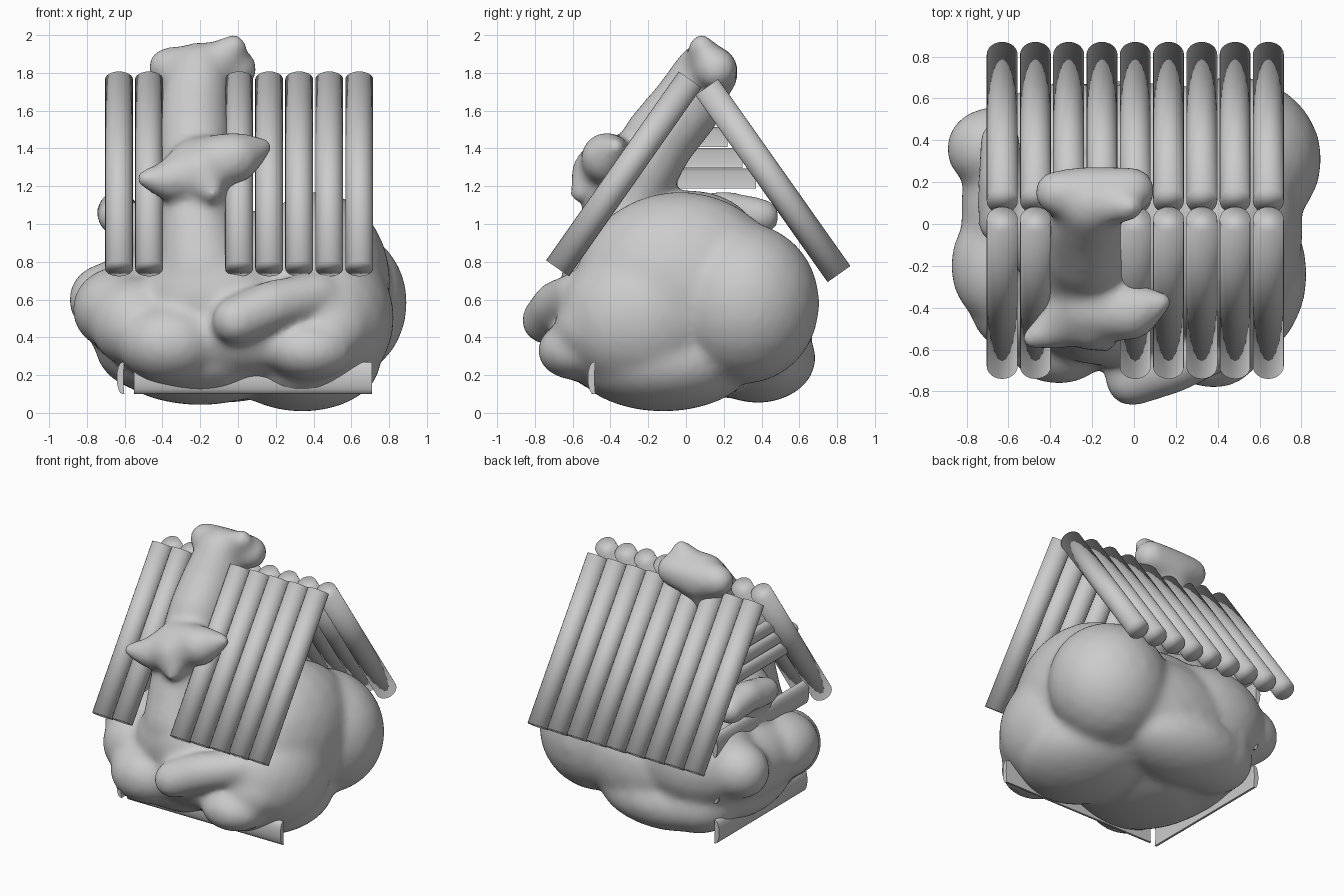
import bpy, bmesh, math
from mathutils import Matrix, Vector


def make_object(name, bm, angle=40):
    mesh = bpy.data.meshes.new(name)
    bm.to_mesh(mesh)
    bm.free()
    obj = bpy.data.objects.new(name, mesh)
    bpy.context.collection.objects.link(obj)
    bpy.ops.object.select_all(action='DESELECT')
    obj.select_set(True)
    bpy.context.view_layer.objects.active = obj
    bpy.ops.object.shade_smooth_by_angle(angle=math.radians(angle))
    return obj


def log(name, a, b, radius):
    a, b = Vector(a), Vector(b)
    d = b - a
    m = Matrix.Translation((a + b) / 2) @ d.to_track_quat('Z', 'Y').to_matrix().to_4x4()
    bm = bmesh.new()
    bmesh.ops.create_cone(bm, cap_ends=True, segments=24, radius1=radius, radius2=radius,
                          depth=d.length, matrix=m)
    return make_object(name, bm, 180)


def wall_shell(name, a, b, outward, height=0.17, bulge=0.03):
    # thin curved outer face of a wall log
    a, b, out = Vector(a), Vector(b), Vector(outward)
    n = 8
    arc = [(math.cos(t) * bulge, math.sin(t) * height / 2)
           for t in [math.pi * (i / n - 0.5) for i in range(n + 1)]]
    profile = arc + [(o * 0.2 - 0.012, z) for o, z in reversed(arc)]
    bm = bmesh.new()
    rings = [[bm.verts.new(p + out * o + Vector((0, 0, z))) for o, z in profile] for p in (a, b)]
    k = len(profile)
    for i in range(k):
        j = (i + 1) % k
        bm.faces.new((rings[0][i], rings[0][j], rings[1][j], rings[1][i]))
    for r in rings:
        for i in range(n):
            bm.faces.new((r[i], r[i + 1], r[k - 2 - i], r[k - 1 - i]))
    bmesh.ops.recalc_face_normals(bm, faces=bm.faces)
    return make_object(name, bm)


# Roof logs: two slopes, front one broken open in the middle
for i in range(9):
    x = -0.63 + i * 0.159
    log(f"roof_log_back_{i}", (x, 0.11, 1.725), (x, 0.81, 0.735), 0.074)
    if i not in (2, 3):
        log(f"roof_log_front_{i}", (x, 0.022, 1.765), (x, -0.68, 0.765), 0.074)

# Wall logs
wall_shell("front_wall_log", (-0.55, -0.49, 0.185), (0.71, -0.49, 0.185), (0, -1, 0))
for i, (z, half) in enumerate([(0.185, 0.5), (0.48, 0.5), (0.82, 0.52), (1.24, 0.34),
                               (1.35, 0.27), (1.46, 0.19)]):
    h = 0.17 if i < 3 else 0.105
    wall_shell(f"left_wall_log_{i}", (-0.612, -half, z), (-0.612, half + 0.03, z), (-1, 0, 0), h)

# Bursting mass: overlapping ellipsoids fused into one smooth skin
bm = bmesh.new()


def ball(c, r):
    bmesh.ops.create_icosphere(bm, subdivisions=3, radius=1,
                               matrix=Matrix.Translation(c) @ Matrix.Diagonal((*r, 1)))


def chain(*pts, steps=6):
    for p, q in zip(pts, pts[1:]):
        for s in range(steps + 1):
            v = [a + (b - a) * s / steps for a, b in zip(p, q)]
            ball(v[:3], (v[3],) * 3)


for c, r in [
    ((0, 0, 0.58), (0.68, 0.60, 0.50)),          # core
    ((0.42, -0.03, 0.68), (0.39, 0.56, 0.495)),  # right dome
    ((0.48, 0.31, 0.58), (0.42, 0.40, 0.43)),    # right back lobe
    ((0.46, -0.24, 0.50), (0.37, 0.44, 0.40)),   # right front
    ((0.34, -0.12, 0.27), (0.42, 0.48, 0.265)),  # underside
    ((-0.20, -0.10, 0.28), (0.48, 0.55, 0.24)),
    ((-0.10, 0.38, 0.29), (0.50, 0.31, 0.24)),
    ((-0.34, 0.36, 0.30), (0.32, 0.28, 0.23)),   # low back left bulge
    ((0.05, 0.32, 0.50), (0.62, 0.36, 0.38)),    # back fill
    ((-0.32, 0.34, 0.60), (0.46, 0.34, 0.36)),
    ((-0.55, 0.08, 0.53), (0.28, 0.48, 0.28)),   # left fill
    ((-0.42, 0.05, 0.36), (0.34, 0.52, 0.26)),
    ((-0.62, -0.20, 0.55), (0.26, 0.30, 0.23)),  # left lobes
    ((-0.68, 0.36, 0.60), (0.22, 0.20, 0.20)),
    ((0.00, -0.42, 0.42), (0.62, 0.29, 0.24)),   # front folds
    ((-0.36, -0.50, 0.37), (0.28, 0.27, 0.22)),
    ((-0.55, -0.38, 0.48), (0.24, 0.24, 0.24)),
    ((0.38, -0.58, 0.33), (0.24, 0.21, 0.16)),
    ((0.48, -0.48, 0.45), (0.24, 0.22, 0.20)),
    ((-0.14, -0.42, 0.62), (0.36, 0.26, 0.28)),
    ((-0.30, 0.02, 0.92), (0.36, 0.36, 0.26)),
]:
    ball(c, r)
chain((-0.01, -0.745, 0.49, 0.13), (0.18, -0.68, 0.57, 0.135), (0.42, -0.58, 0.63, 0.12))
chain((-0.65, 0.00, 1.04, 0.10), (-0.64, 0.20, 1.07, 0.11), (-0.64, 0.40, 1.04, 0.10))
# column pushing out through the roof
chain((-0.19, -0.42, 0.75, 0.24), (-0.22, -0.37, 1.00, 0.20), (-0.23, -0.28, 1.20, 0.195),
      (-0.23, -0.14, 1.45, 0.195), (-0.23, 0.00, 1.62, 0.19), (-0.21, 0.10, 1.80, 0.165))
# pointed fold and crown on the column
chain((-0.25, -0.42, 1.28, 0.15), (-0.36, -0.49, 1.23, 0.11), (-0.50, -0.55, 1.24, 0.05))
chain((-0.22, -0.40, 1.30, 0.16), (-0.02, -0.42, 1.35, 0.14), (0.14, -0.37, 1.41, 0.05))
chain((-0.2, -0.46, 1.27, 0.15), (-0.13, -0.57, 1.16, 0.05))
chain((-0.21, 0.13, 1.80, 0.15), (-0.37, 0.15, 1.83, 0.11))
chain((-0.21, 0.13, 1.80, 0.15), (-0.01, 0.16, 1.82, 0.115))
chain((-0.16, 0.11, 1.82, 0.13), (-0.02, 0.08, 1.94, 0.07))

blob = make_object("bursting_mass", bm, 180)
rem = blob.modifiers.new("fuse", 'REMESH')
rem.mode = 'VOXEL'
rem.voxel_size = 0.022
rem.use_smooth_shade = True
sm = blob.modifiers.new("soften", 'SMOOTH')
sm.factor = 0.5
sm.iterations = 26
